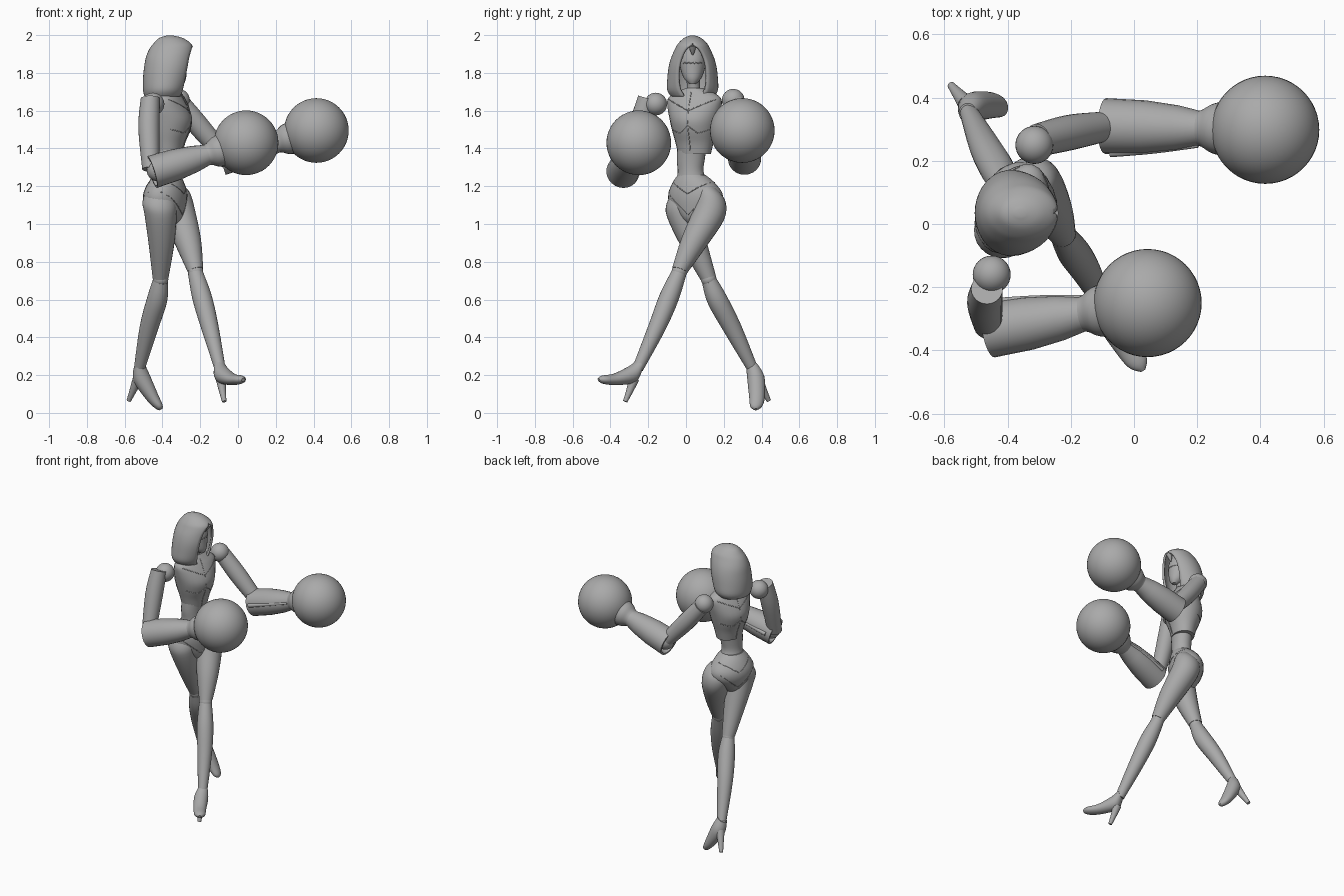
import bpy, bmesh, math
from mathutils import Vector
from mathutils.bvhtree import BVHTree

if "Cube" in bpy.data.objects:
    bpy.data.objects.remove(bpy.data.objects["Cube"])

grey = bpy.data.materials.new("plain grey")
grey.use_nodes = True
grey.diffuse_color = (0.4, 0.4, 0.4, 1)
grey.node_tree.nodes["Principled BSDF"].inputs["Base Color"].default_value = (0.4, 0.4, 0.4, 1)


def finish(name, bm, angle=40):
    bmesh.ops.recalc_face_normals(bm, faces=bm.faces)
    mesh = bpy.data.meshes.new(name)
    bm.to_mesh(mesh)
    bm.free()
    mesh.materials.append(grey)
    ob = bpy.data.objects.new(name, mesh)
    bpy.context.collection.objects.link(ob)
    bpy.ops.object.select_all(action="DESELECT")
    ob.select_set(True)
    bpy.context.view_layer.objects.active = ob
    bpy.ops.object.shade_smooth_by_angle(angle=math.radians(angle))
    return ob


def resample(rings, steps):
    """Catmull-Rom smoothing through a list of ring tuples."""
    out = []
    for i in range(len(rings) - 1):
        a, b, c, d = (rings[max(0, min(len(rings) - 1, j))] for j in range(i - 1, i + 3))
        for s in range(steps):
            t = s / steps
            out.append([0.5 * (2 * q + (r - p) * t + (2 * p - 5 * q + 4 * r - w) * t * t
                               + (3 * q - p - 3 * r + w) * t ** 3)
                        for p, q, r, w in zip(a, b, c, d)])
    return out + [list(rings[-1])]


def loft(name, rings, yaw=None, steps=4, seg=24, angle=40):
    """Rings are (x, y, z, side radius, depth radius); yaw makes them horizontal."""
    if yaw is None:
        axis = (Vector(rings[-1][:3]) - Vector(rings[0][:3])).normalized()
        u = axis.cross(Vector((0, 0, 1))).normalized()
        v = u.cross(axis)
    else:
        u = Vector((math.sin(yaw), math.cos(yaw), 0))
        v = Vector((math.cos(yaw), -math.sin(yaw), 0))
    bm = bmesh.new()
    loops = []
    for x, y, z, a, b in resample(rings, steps):
        angles = [2 * math.pi * i / seg for i in range(seg)]
        loops.append([bm.verts.new(Vector((x, y, z)) + u * a * math.cos(t) + v * b * math.sin(t))
                      for t in angles])
    for p, q in zip(loops, loops[1:]):
        for i in range(seg):
            j = (i + 1) % seg
            bm.faces.new((p[i], p[j], q[j], q[i]))
    bm.faces.new(loops[0])
    bm.faces.new(loops[-1])
    return finish(name, bm, angle)


def limb(name, points, steps=4):
    return loft(name, [(x, y, z, r, r) for x, y, z, r in points], steps=steps)


def ball(name, centre, r, squash=(1, 1, 1), seg=32):
    bm = bmesh.new()
    bmesh.ops.create_uvsphere(bm, u_segments=seg, v_segments=seg // 2, radius=r)
    for vert in bm.verts:
        vert.co = Vector(c * s for c, s in zip(vert.co, squash)) + Vector(centre)
    return finish(name, bm, 180)


def seam(name, target, points, origin, yaw, side=1, r=0.0025):
    """Thin ridge laid on a surface; points are (sideways, height)."""
    u = Vector((math.sin(yaw), math.cos(yaw), 0))
    f = Vector((math.cos(yaw), -math.sin(yaw), 0)) * side
    bm = bmesh.new()
    bm.from_mesh(target.data)
    tree = BVHTree.FromBMesh(bm)
    bm.free()
    path = []
    for (a, z), (b, w) in zip(points, points[1:]):
        for s in range(7):
            t = s / 6
            start = Vector((origin[0], origin[1], z + (w - z) * t)) + u * (a + (b - a) * t) + f
            hit = tree.ray_cast(start, -f)[0]
            if hit:
                path.append(hit)
    if len(path) < 2:
        return
    curve = bpy.data.curves.new(name, "CURVE")
    curve.dimensions = "3D"
    curve.bevel_depth = r
    curve.bevel_resolution = 1
    spline = curve.splines.new("POLY")
    spline.points.add(len(path) - 1)
    for pt, co in zip(spline.points, path):
        pt.co = (*co, 1)
    curve.materials.append(grey)
    bpy.context.collection.objects.link(bpy.data.objects.new(name, curve))


# Torso
TWIST, HIP = 0.31, 0.43
chest_at = (-0.365, 0.045)
chest = loft("chest", [(*chest_at, z, a, b) for z, a, b in (
    (1.37, .088, .07), (1.43, .102, .085), (1.49, .118, .11), (1.55, .132, .122),
    (1.61, .145, .105), (1.66, .148, .08), (1.69, .115, .062), (1.72, .045, .045))], TWIST)
loft("abdomen", [(-.365, .035, 1.43, .08, .07), (-.37, .025, 1.34, .075, .062),
                 (-.372, .025, 1.27, .07, .062), (-.38, .035, 1.19, .1, .08)], TWIST)
pelvis = loft("pelvis", [(-.375, .03, 1.26, .075, .068), (-.38, .04, 1.22, .115, .09),
                         (-.385, .05, 1.16, .15, .108), (-.385, .05, 1.1, .14, .105),
                         (-.375, .045, 1.03, .07, .08), (-.37, .045, .99, .02, .04)], HIP)

# Armour seams on the torso
for side, label in ((1, "front"), (-1, "back")):
    seam(label + "_centre_seam", chest, [(0, 1.38), (0, 1.7)], chest_at, TWIST, side)
    seam(label + "_bust_seam", chest, [(-.11, 1.5), (-.05, 1.48), (0, 1.52), (.05, 1.48), (.11, 1.5)],
         chest_at, TWIST, side)
    seam(label + "_collar_seam", chest, [(-.13, 1.66), (0, 1.6), (.13, 1.66)], chest_at, TWIST, side)
    seam(label + "_brief_seam", pelvis, [(-.14, 1.17), (0, 1.05), (.14, 1.17)], (-.38, .05), HIP, side)
    seam(label + "_belt_seam", pelvis, [(-.1, 1.22), (0, 1.16), (.1, 1.22)], (-.38, .05), HIP, side)

# Head
loft("neck", [(-.37, .04, 1.67, .055, .05), (-.365, .04, 1.72, .035, .038),
              (-.35, .035, 1.8, .038, .04)], 0)
face = loft("face", [(-.305, .035, 1.74, .016, .018), (-.325, .035, 1.77, .045, .05),
                     (-.345, .035, 1.82, .064, .072), (-.35, .035, 1.88, .07, .075),
                     (-.355, .035, 1.95, .05, .06)], 0)
seam("mouth_seam", face, [(-.05 + .01 * i, 1.85 + .006 * (i % 2)) for i in range(11)], (-.34, .035), 0)
limb("brow_point", [(-.26, .035, 1.945, .022), (-.268, .035, 1.915, .012), (-.275, .035, 1.895, .004)])


def hood():
    # Levels: height, centre x, depth radius, side radius, half angle of opening
    levels = resample([(1.675, -.395, .1, .115, 25), (1.71, -.39, .113, .135, 30),
                       (1.77, -.38, .123, .134, 35), (1.83, -.37, .127, .127, 36),
                       (1.88, -.363, .125, .114, 33), (1.925, -.353, .117, .094, 24),
                       (1.955, -.348, .1, .077, 2), (1.985, -.355, .062, .045, 1),
                       (1.998, -.36, .015, .012, 1)], 4)
    bm = bmesh.new()
    rows = []
    n = 32
    for z, cx, rx, ry, gap in levels:
        g = math.radians(max(gap, .5))
        turns = [g + (2 * math.pi - 2 * g) * i / n for i in range(n + 1)]
        rows.append([bm.verts.new((cx + rx * math.cos(t), .035 + ry * math.sin(t), z)) for t in turns])
    for p, q in zip(rows, rows[1:]):
        for i in range(n):
            bm.faces.new((p[i], p[i + 1], q[i + 1], q[i]))
    bm.faces.new(rows[-1])
    bmesh.ops.remove_doubles(bm, verts=bm.verts, dist=0.003)
    ob = finish("hood", bm, 50)
    shell = ob.modifiers.new("thickness", "SOLIDIFY")
    shell.thickness = .014
    shell.offset = -1


hood()

# Arms: shoulder ball, upper arm, flared sleeve, round glove
arms = {
    "right": ((-.45, -.16, 1.635), [(-.465, -.205, 1.665, .05), (-.472, -.25, 1.51, .056),
              (-.462, -.32, 1.29, .045)], (-.455, -.335, 1.275), (.043, -.25, 1.43)),
    "left": ((-.315, .25, 1.655), [(-.305, .265, 1.64, .052), (-.2, .29, 1.51, .056),
             (-.07, .312, 1.36, .045)], (-.09, .31, 1.345), (.415, .298, 1.495)),
}
for label, (shoulder, path, elbow, fist) in arms.items():
    ball(label + "_shoulder", shoulder, .06)
    limb(label + "_upper_arm", path)
    e, g = Vector(elbow), Vector(fist)
    ball(label + "_elbow", e + (g - e) * .06, .058)
    limb(label + "_sleeve", [(*(e + (g - e) * t), r) for t, r in (
        (.12, .06), (0, .076), (0, .088), (.25, .084), (.45, .071), (.58, .056), (.64, .055))], 1)
    limb(label + "_cuff", [(*(e + (g - e) * t), r) for t, r in (
        (.56, .052), (.61, .06), (.67, .078), (.75, .088))])
    ball(label + "_glove", g, .171, seg=48)
    # Raised strip along the inner side of the sleeve
    inward = Vector((0, 1 if label == "right" else -1, .1)).normalized()
    a, b = e + (g - e) * .03 + inward * .085, e + (g - e) * .58 + inward * .055
    limb(label + "_sleeve_strip", [(*a, .014), (*((a + b) / 2 + inward * .004), .01), (*b, .007)])

# Legs: thigh, knee ball, calf, shoe, heel
legs = {
    "left": ([(-.345, .12, 1.19, .055), (-.335, .13, 1.14, .085), (-.31, .12, 1.05, .086),
              (-.262, .04, .9, .069), (-.225, -.033, .755, .042)],
             [(-.225, -.037, .74, .04), (-.19, -.09, .61, .052), (-.148, -.155, .45, .046),
              (-.095, -.255, .235, .029)],
             [(-.098, -.248, .25, .032, .032), (-.085, -.285, .205, .045, .046),
              (-.035, -.37, .178, .04, .032), (.01, -.435, .175, .034, .024), (.028, -.462, .175, .01, .01)],
             [(-.09, -.275, .18, .028), (-.083, -.297, .12, .019), (-.073, -.322, .06, .012)]),
    "right": ([(-.42, -.02, 1.18, .06), (-.418, -.022, 1.12, .088), (-.41, -.015, 1.05, .085),
               (-.405, .04, .9, .069), (-.41, .118, .715, .042)],
              [(-.41, .122, .7, .04), (-.428, .165, .6, .054), (-.472, .245, .45, .049),
               (-.522, .352, .235, .029)],
              [(-.525, .35, .25, .032, .032), (-.51, .37, .185, .046, .046),
               (-.455, .376, .085, .042, .034), (-.42, .372, .035, .032, .022), (-.408, .37, .018, .01, .01)],
              [(-.53, .38, .18, .028), (-.555, .41, .12, .019), (-.578, .438, .065, .012)]),
}
for label, (thigh, calf, shoe, heel) in legs.items():
    limb(label + "_thigh", thigh)
    ball(label + "_knee", (Vector(thigh[-1][:3]) + Vector(calf[0][:3])) / 2, .041)
    limb(label + "_calf", calf)
    loft(label + "_shoe", shoe)
    limb(label + "_heel", heel)
